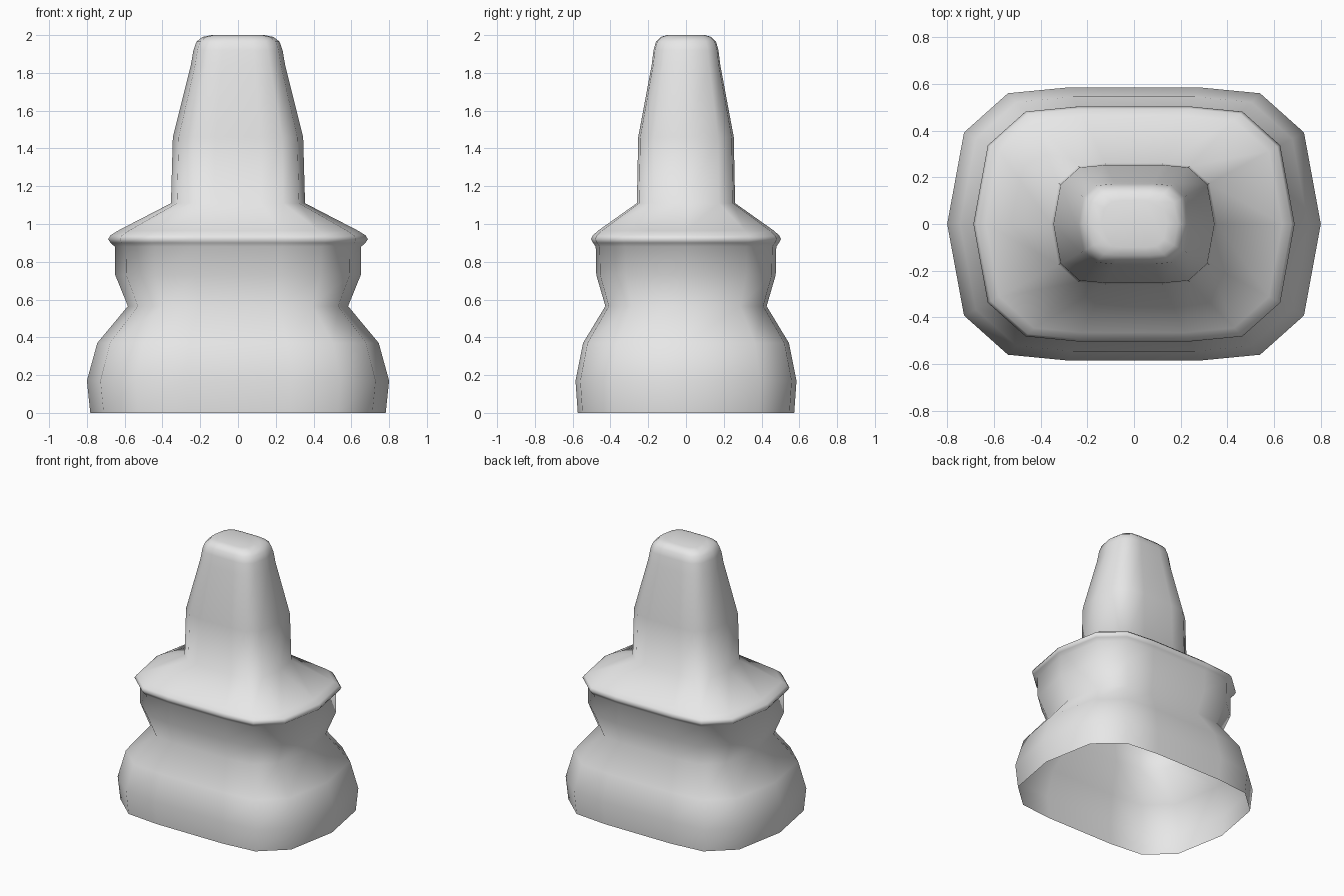
import bpy
import bmesh

cube = bpy.data.objects.get("Cube")
if cube:
    bpy.data.objects.remove(cube, do_unlink=True)

# One plain grey finish
grey = bpy.data.materials.new("plain_grey")
grey.use_nodes = True
colour = (0.8, 0.8, 0.8, 1.0)
grey.diffuse_color = colour
grey.node_tree.nodes["Principled BSDF"].inputs["Base Color"].default_value = colour

# Quarter outline with half sizes of one, mirrored into a full ring
quarter = [(1, 0), (0.91, 0.67), (0.675, 0.957), (0.35, 1)]
half = quarter + [(-x, y) for x, y in reversed(quarter)]
outline = half + [(x, -y) for x, y in reversed(half[1:-1])]

# Stacked sections from bottom to top: height, half width, half depth
sections = [
    # rounded base
    (0, 0.782, 0.573), (0.17, 0.8, 0.585), (0.37, 0.745, 0.545),
    # waist and collar
    (0.565, 0.583, 0.427), (0.73, 0.65, 0.475), (0.88, 0.652, 0.478),
    # thin lip and sloping shoulder
    (0.9, 0.675, 0.492), (0.92, 0.688, 0.503), (0.94, 0.675, 0.493),
    (0.965, 0.635, 0.465), (1.11, 0.355, 0.26),
    # tapering spire with a rounded top
    (1.46, 0.345, 0.253), (1.84, 0.25, 0.182), (1.92, 0.236, 0.172),
    (1.965, 0.22, 0.159), (1.99, 0.188, 0.135), (2.0, 0.14, 0.1),
]

bm = bmesh.new()
rings = [[bm.verts.new((x * w, y * d, z)) for x, y in outline]
         for z, w, d in sections]
count = len(outline)
for low, high in zip(rings, rings[1:]):
    for i in range(count):
        j = (i + 1) % count
        bm.faces.new((low[i], low[j], high[j], high[i]))
# The top is closed, the bottom stays open
bm.faces.new(rings[-1])
for face in bm.faces:
    face.smooth = True

mesh = bpy.data.meshes.new("stepped_spire")
bm.to_mesh(mesh)
bm.free()
mesh.materials.append(grey)
spire = bpy.data.objects.new("stepped_spire", mesh)
bpy.context.collection.objects.link(spire)
